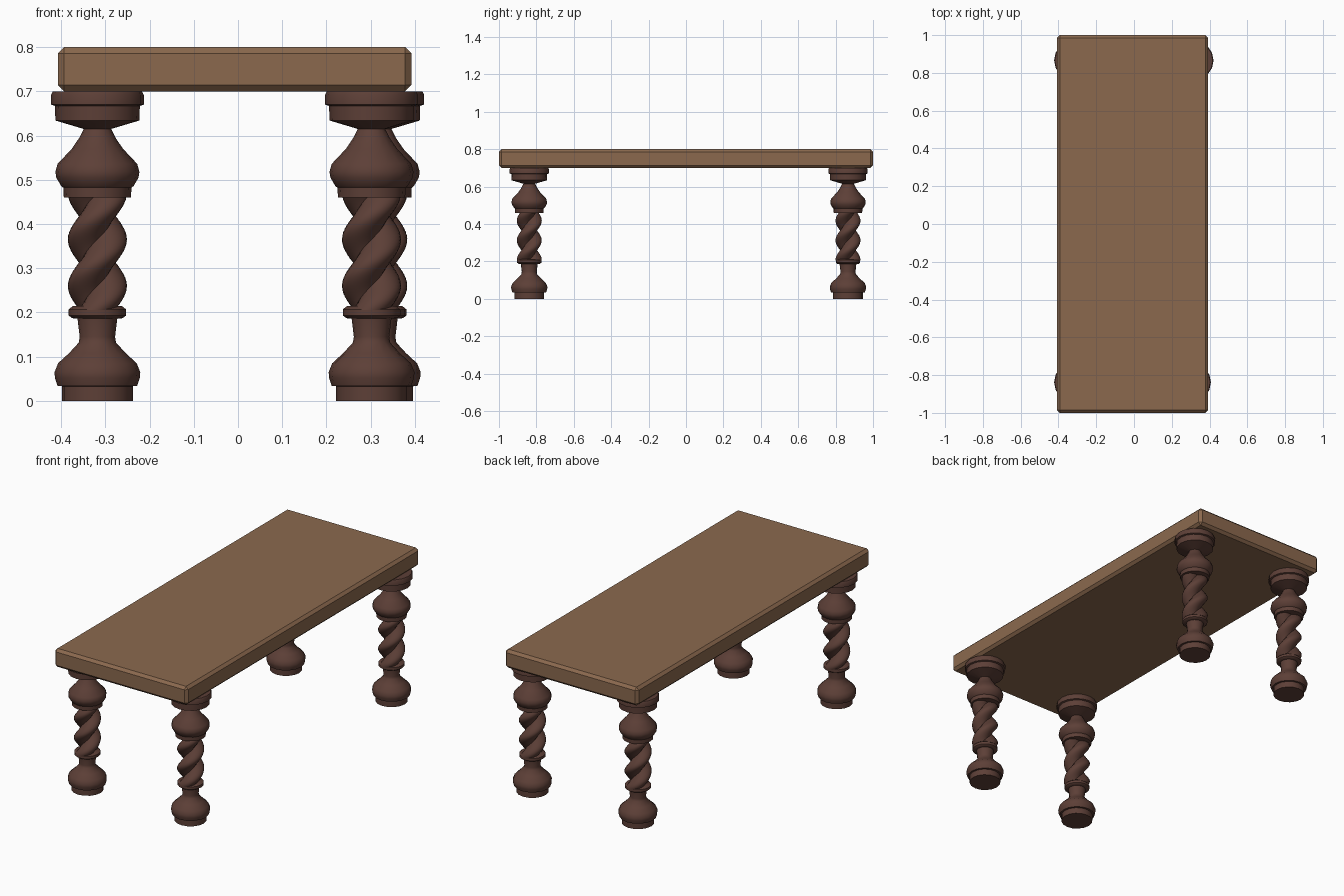
import bpy, bmesh, math

if "Cube" in bpy.data.objects:
    bpy.data.objects.remove(bpy.data.objects["Cube"])


def material(name, col):
    m = bpy.data.materials.new(name)
    m.diffuse_color = (*col, 1)
    m.use_nodes = True
    m.node_tree.nodes["Principled BSDF"].inputs["Base Color"].default_value = m.diffuse_color
    return m


top_wood = material("light_brown_wood", (0.258, 0.141, 0.076))
leg_wood = material("dark_brown_wood", (0.109, 0.050, 0.038))


def finish(bm, name, mat, loc, angle):
    bmesh.ops.recalc_face_normals(bm, faces=bm.faces)
    me = bpy.data.meshes.new(name)
    bm.to_mesh(me)
    bm.free()
    me.materials.append(mat)
    ob = bpy.data.objects.new(name, me)
    ob.location = loc
    bpy.context.collection.objects.link(ob)
    if angle:
        bpy.ops.object.select_all(action='DESELECT')
        ob.select_set(True)
        bpy.context.view_layer.objects.active = ob
        bpy.ops.object.shade_smooth_by_angle(angle=math.radians(angle))
    return ob


def skin(bm, rings):
    # Joins a stack of rings into a closed solid
    vs = [[bm.verts.new(p) for p in r] for r in rings]
    n = len(vs[0])
    for a, b in zip(vs, vs[1:]):
        for i in range(n):
            j = (i + 1) % n
            bm.faces.new((a[i], a[j], b[j], b[i]))
    bm.faces.new(vs[0][::-1])
    bm.faces.new(vs[-1])


def lathe(bm, profile, n=16):
    skin(bm, [[(r * math.cos(math.tau * i / n), r * math.sin(math.tau * i / n), z)
               for i in range(n)] for z, r in profile])


def twist(bm, z0, z1, offset=0.025, radius=0.042, pitch=0.21, n=40, steps=36):
    # Two round strands wound around each other
    rings = []
    for k in range(steps + 1):
        z = z0 + (z1 - z0) * k / steps
        turn = math.tau * (z - 0.26) / pitch
        ring = []
        for i in range(n):
            t = math.tau * i / n
            r = offset * abs(math.cos(t)) + math.sqrt(radius**2 - (offset * math.sin(t))**2)
            ring.append((r * math.cos(t + turn), r * math.sin(t + turn), z))
        rings.append(ring)
    skin(bm, rings)


# (height, radius) profiles of the turned parts
FOOT = [(0, .08), (.033, .08), (.034, .09), (.052, .096), (.065, .097), (.085, .089),
        (.108, .064), (.132, .042), (.145, .04), (.186, .045), (.187, .057), (.193, .065),
        (.207, .065), (.214, .056)]
HEAD = [(.46, .076), (.482, .077), (.486, .082), (.505, .093), (.518, .095), (.536, .090),
        (.57, .058), (.595, .041), (.615, .031), (.634, .095), (.667, .096), (.670, .105),
        (.692, .105), (.70, .101)]

# Table top with chamfered edges
bm = bmesh.new()
bmesh.ops.create_cube(bm, size=1)
bmesh.ops.scale(bm, vec=(0.799, 2.0, 0.1), verts=bm.verts)
bmesh.ops.bevel(bm, geom=bm.edges[:], offset=0.014, segments=1, affect='EDGES')
finish(bm, "table_top", top_wood, (-0.0075, 0, 0.75), 0)

# Four turned legs
for name, x, y in (("front_left_leg", -.318, -.838), ("front_right_leg", .302, -.838),
                   ("back_left_leg", -.318, .866), ("back_right_leg", .316, .866)):
    bm = bmesh.new()
    lathe(bm, FOOT)
    twist(bm, .205, .47)
    lathe(bm, HEAD)
    finish(bm, name, leg_wood, (x, y, 0), 40)
